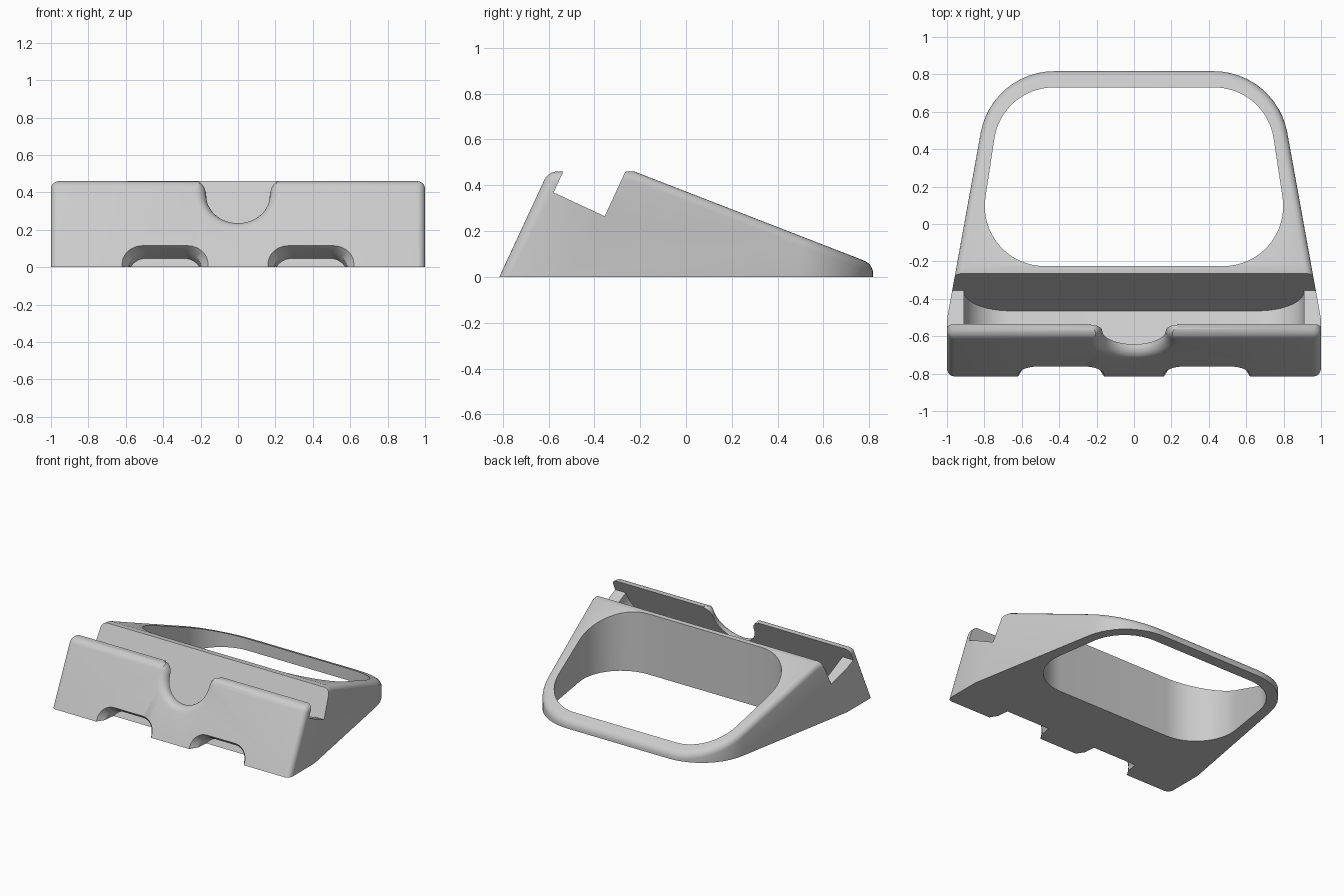
import bpy, bmesh, math
from mathutils import Vector, Matrix

cube = bpy.data.objects.get("Cube")
if cube:
    bpy.data.objects.remove(cube, do_unlink=True)

TILT = math.radians(65.1)   # lean of the front face and the device slot


def frame(y, z):
    """Leaning frame: local y runs up the slope, local z points out of the front."""
    return Matrix.Translation((0, y, z)) @ Matrix.Rotation(TILT, 4, 'X')


def rounded(corners, steps=12):
    """Polygon from (x, y, radius) corners, with arcs at the radii."""
    out = []
    for i, (x, y, r) in enumerate(corners):
        p = Vector((x, y))
        if r == 0:
            out.append(p)
            continue
        a = (Vector(corners[i - 1][:2]) - p).normalized()
        b = (Vector(corners[(i + 1) % len(corners)][:2]) - p).normalized()
        half = a.angle(b) / 2
        centre = p + (a + b).normalized() * (r / math.sin(half))
        start = p + a * (r / math.tan(half)) - centre
        turn = start.angle_signed(p + b * (r / math.tan(half)) - centre)
        for k in range(steps + 1):
            out.append(centre + Matrix.Rotation(-turn * k / steps, 2) @ start)
    return out


def mirrored(half):
    """Complete a right-hand outline with its mirror image."""
    return half + [(-x, y, r) for x, y, r in reversed(half)]


def loft(rings, matrix=Matrix()):
    """Closed solid through rings of (outline, local z)."""
    bm = bmesh.new()
    loops = [[bm.verts.new(matrix @ Vector((p[0], p[1], z))) for p in pts]
             for pts, z in rings]
    bm.faces.new(loops[0])
    bm.faces.new(loops[-1])
    for low, high in zip(loops, loops[1:]):
        n = len(low)
        for i in range(n):
            j = (i + 1) % n
            bm.faces.new((low[i], low[j], high[j], high[i]))
    bmesh.ops.recalc_face_normals(bm, faces=bm.faces)
    return bm


def make_object(name, bm):
    mesh = bpy.data.meshes.new(name)
    bm.to_mesh(mesh)
    bm.free()
    obj = bpy.data.objects.new(name, mesh)
    bpy.context.collection.objects.link(obj)
    return obj


# Body: tapered plan, trimmed to a wedge
plan = rounded(mirrored([(1, -0.95, 0), (1, -0.51, 0), (0.76, 0.817, 0.4)]))
bm = loft([(plan, 0), (plan, 0.46)])
trims = [((0, -0.815, 0), (0, -math.sin(TILT), math.cos(TILT))),
         ((0, -0.225, 0.46), (0, 0.388, 1))]
for point, normal in trims:
    cut = bmesh.ops.bisect_plane(bm, geom=bm.verts[:] + bm.edges[:] + bm.faces[:],
                                 plane_co=point, plane_no=normal, clear_outer=True)
    rim = [e for e in cut["geom_cut"] if isinstance(e, bmesh.types.BMEdge)]
    bmesh.ops.contextual_create(bm, geom=rim)
bmesh.ops.recalc_face_normals(bm, faces=bm.faces)

# Round the upper rim and the front corners
soft = []
for e in bm.edges:
    if len(e.link_faces) != 2:
        continue
    a, b = sorted((f.normal for f in e.link_faces), key=lambda n: n.z)
    top_rim = b.z > 0.9 and -0.5 < a.z < 0.9
    front_corner = abs(a.x) > 0.8 and b.y < -0.8
    if top_rim or front_corner:
        soft.append(e)
bmesh.ops.bevel(bm, geom=soft, offset=0.04, offset_type='OFFSET', segments=5,
                profile=0.5, affect='EDGES', clamp_overlap=True)
body = make_object("stand_body", bm)

cutters = []

# Vertical opening in the rear frame
opening = rounded(mirrored([(0.85, -0.225, 0.32), (0.705, 0.73, 0.32)]), 16)
cutters.append(make_object("opening_cutter", loft([(opening, -0.2), (opening, 0.8)])))

# Leaning slot, with a deeper round-cornered pocket between the side ledges
slot = rounded(mirrored([(0.91, -0.26, 0.25), (0.91, 0, 0), (1.3, 0, 0), (1.3, 0.6, 0)]))
cutters.append(make_object("slot_cutter",
                           loft([(slot, 0), (slot, 0.246)], frame(-0.355, 0.265))))

front = frame(-0.815, 0)


def thumb_outline(r):
    """U shape whose upper ends flare outwards."""
    wide, cy = 0.23, 0.451
    pts = [(r * math.cos(t), cy + r * math.sin(t))
           for t in (math.pi * (1 + k / 24) for k in range(25))]
    right = [(r + (wide - r) * (1 - math.cos(t)), cy + 0.075 * math.sin(t))
             for t in (math.pi / 2 * k / 6 for k in range(1, 7))]
    right.append((wide, 0.8))
    return pts + right + [(-x, y) for x, y in reversed(right)]


# Thumb notch with a rounded lip
rings = [(thumb_outline(0.23), 0.08)]
for k in range(7):
    t = math.pi / 2 * k / 6
    rings.append((thumb_outline(0.23 - 0.06 * math.sin(t)), -0.06 * (1 - math.cos(t))))
rings.append((thumb_outline(0.17), -0.12))
cutters.append(make_object("thumb_notch_cutter", loft(rings, front)))


# Pair of flared notches along the bottom of the front
def foot_outline(cx, inset):
    w, top, r = 0.23 - inset, 0.127 - inset * 0.4, 0.11 - inset * 0.4
    return rounded([(cx - w, -0.3, 0), (cx + w, -0.3, 0),
                    (cx + w, top, r), (cx - w, top, r)], 8)


for side, cx in (("left", 0.39), ("right", -0.39)):
    rings = [(foot_outline(cx, 0), 0.08), (foot_outline(cx, 0), 0),
             (foot_outline(cx, 0.035), -0.05), (foot_outline(cx, 0.035), -0.13)]
    cutters.append(make_object(side + "_notch_cutter", loft(rings, front)))

# Carve the body
bpy.context.view_layer.objects.active = body
for cutter in cutters:
    cutter.hide_render = True
    mod = body.modifiers.new(cutter.name, 'BOOLEAN')
    mod.operation = 'DIFFERENCE'
    mod.solver = 'EXACT'
    mod.object = cutter
    bpy.ops.object.modifier_apply(modifier=mod.name)
for cutter in cutters:
    bpy.data.objects.remove(cutter, do_unlink=True)

# Plain grey finish
grey = bpy.data.materials.new("light_grey")
grey.use_nodes = True
colour = (0.6, 0.6, 0.6, 1)
grey.diffuse_color = colour
grey.node_tree.nodes["Principled BSDF"].inputs["Base Color"].default_value = colour
body.data.materials.clear()
body.data.materials.append(grey)

bpy.ops.object.select_all(action='DESELECT')
body.select_set(True)
bpy.ops.object.shade_smooth_by_angle(angle=math.radians(30))
